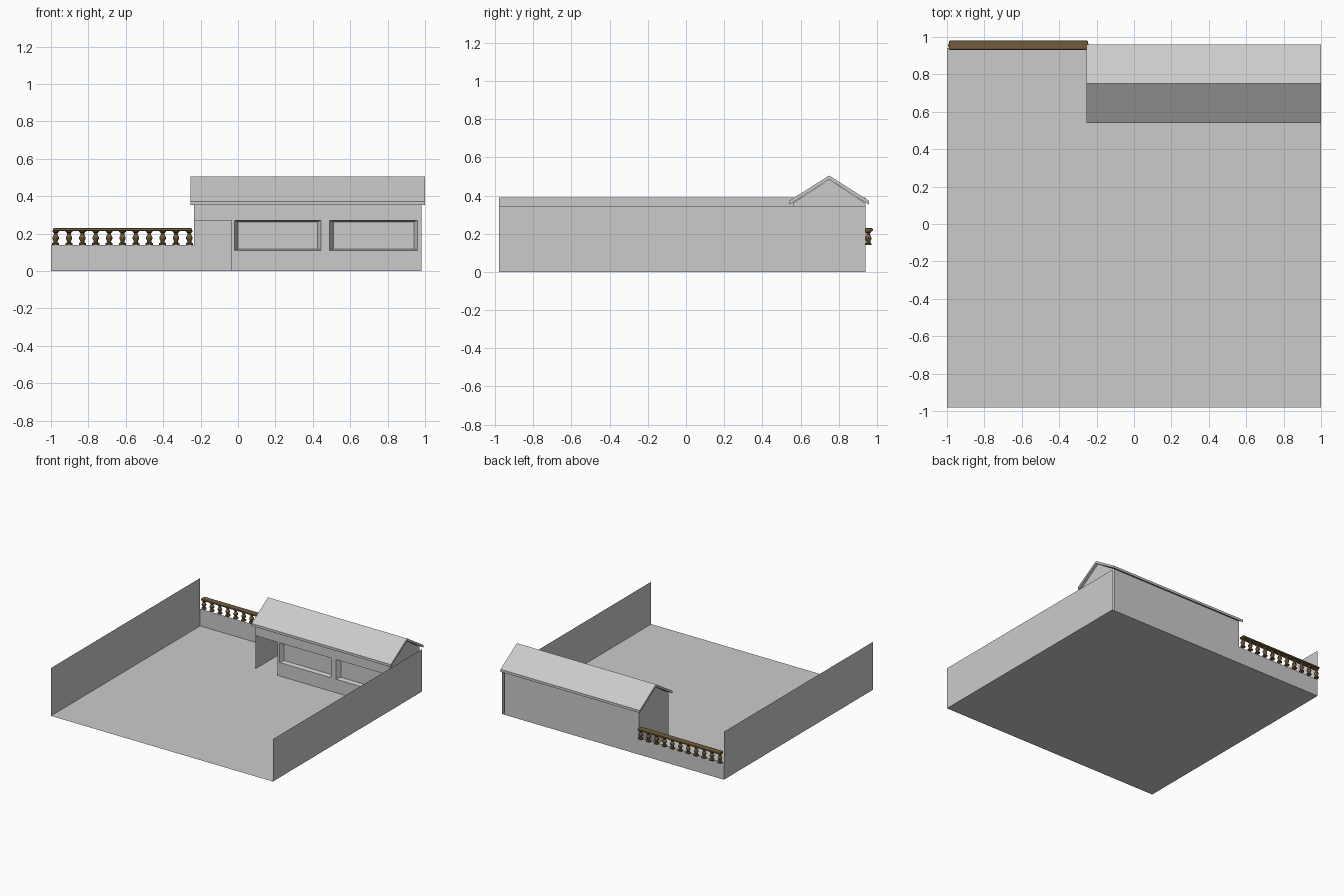
import bpy, bmesh, math

if "Cube" in bpy.data.objects:
    bpy.data.objects.remove(bpy.data.objects["Cube"])

def material(name, col):
    m = bpy.data.materials.new(name)
    m.diffuse_color = (*col, 1)
    m.use_nodes = True
    m.node_tree.nodes["Principled BSDF"].inputs["Base Color"].default_value = m.diffuse_color
    return m

GREY = material("plaster_grey", (0.6, 0.6, 0.6))
BROWN = material("carved_brown", (0.17, 0.11, 0.045))

def make(name, polys, mat=GREY):
    """Object from a list of polygons (each a list of points)."""
    bm = bmesh.new()
    for p in polys:
        bm.faces.new([bm.verts.new(v) for v in p])
    bmesh.ops.remove_doubles(bm, verts=bm.verts, dist=1e-5)
    me = bpy.data.meshes.new(name)
    bm.to_mesh(me)
    bm.free()
    me.materials.append(mat)
    ob = bpy.data.objects.new(name, me)
    bpy.context.collection.objects.link(ob)
    return ob

def rect_y(x0, x1, z0, z1, y):      # faces -y
    return [(x0, y, z0), (x1, y, z0), (x1, y, z1), (x0, y, z1)]

def rect_x(y0, y1, z0, z1, x):      # faces +x
    return [(x, y0, z0), (x, y1, z0), (x, y1, z1), (x, y0, z1)]

F, B = -0.98, 0.94                   # yard front and back
HL, HR, HF, WT = -0.235, 0.98, 0.56, 0.36   # house left, right, front, wall top
RIDGE_Y = 0.75

# yard
make("yard_floor", [[(-1, F, 0), (1, F, 0), (1, B, 0), (-1, B, 0)]])
make("left_yard_wall", [rect_x(F, B, 0, 0.39, -1)])
make("right_yard_wall", [rect_x(F, B, 0, 0.345, 1)])
make("low_back_wall", [rect_y(-1, HL, 0, 0.14, B)[::-1]])

# house shell
make("house_back_wall", [rect_y(HL, HR, 0, WT, B)[::-1]])
for name, x in (("house_left_end", HL), ("house_right_end", HR)):
    p = [(x, HF, 0), (x, B, 0), (x, B, WT), (x, RIDGE_Y, 0.485), (x, HF, WT)]
    make(name, [p if x > 0 else p[::-1]])

# front wall with a doorway and two window openings
windows = [(-0.02, 0.445), (0.49, 0.96)]
WB, WH = 0.11, 0.27
xs = [-0.035, -0.02, 0.445, 0.49, 0.96, HR]
front = [rect_y(HL, HR, WH, WT, HF), rect_y(xs[0], HR, 0, WB, HF)]
front += [rect_y(xs[i], xs[i + 1], WB, WH, HF) for i in (0, 2, 4)]
make("house_front_wall", front)

# recessed windows with splayed frames
for i, (a, b) in enumerate(windows):
    outer = rect_y(a, b, WB, WH, HF)
    inner = rect_y(a + 0.02, b - 0.02, WB + 0.007, WH - 0.007, HF + 0.035)
    ring = [[outer[k], outer[(k + 1) % 4], inner[(k + 1) % 4], inner[k]] for k in range(4)]
    make(f"window_{i + 1}", ring + [inner])

# gable roof, extruded along x
prof = [(0.54, 0.352), (0.54, 0.372), (RIDGE_Y, 0.505), (0.96, 0.372), (0.96, 0.352), (RIDGE_Y, 0.485)]
L, R = -0.255, 1.0
roof = []
for k in range(6):
    (y0, z0), (y1, z1) = prof[k], prof[(k + 1) % 6]
    roof.append([(L, y0, z0), (R, y0, z0), (R, y1, z1), (L, y1, z1)])
for x in (L, R):
    for ids in ((0, 5, 2, 1), (5, 4, 3, 2)):
        q = [(x, *prof[k]) for k in ids]
        roof.append(q if x > 0 else q[::-1])
make("gable_roof", roof)

# balusters: lathed profile
YB = 0.955
lathe = [(0.019, 0.14), (0.019, 0.148), (0.011, 0.153), (0.011, 0.16), (0.017, 0.172),
         (0.017, 0.18), (0.01, 0.194), (0.01, 0.203), (0.018, 0.209), (0.018, 0.217)]
N = 10
for i in range(11):
    cx = -0.975 + i * 0.0715
    ring = lambda r, z: [(cx + r * math.cos(2 * math.pi * k / N), YB + r * math.sin(2 * math.pi * k / N), z) for k in range(N)]
    rows = [ring(r, z) for r, z in lathe]
    polys = [[lo[k], lo[(k + 1) % N], hi[(k + 1) % N], hi[k]]
             for lo, hi in zip(rows, rows[1:]) for k in range(N)]
    make(f"baluster_{i + 1}", polys + [rows[0][::-1], rows[-1]], BROWN)

# rounded handrail
bpy.ops.mesh.primitive_cube_add(size=1, location=(-0.6175, YB, 0.221))
rail = bpy.context.object
rail.name = "handrail"
rail.scale = (0.745, 0.05, 0.016)
bpy.ops.object.transform_apply(location=False, rotation=False, scale=True)
rail.data.materials.append(BROWN)
bev = rail.modifiers.new("round", 'BEVEL')
bev.width = 0.007
bev.segments = 2
